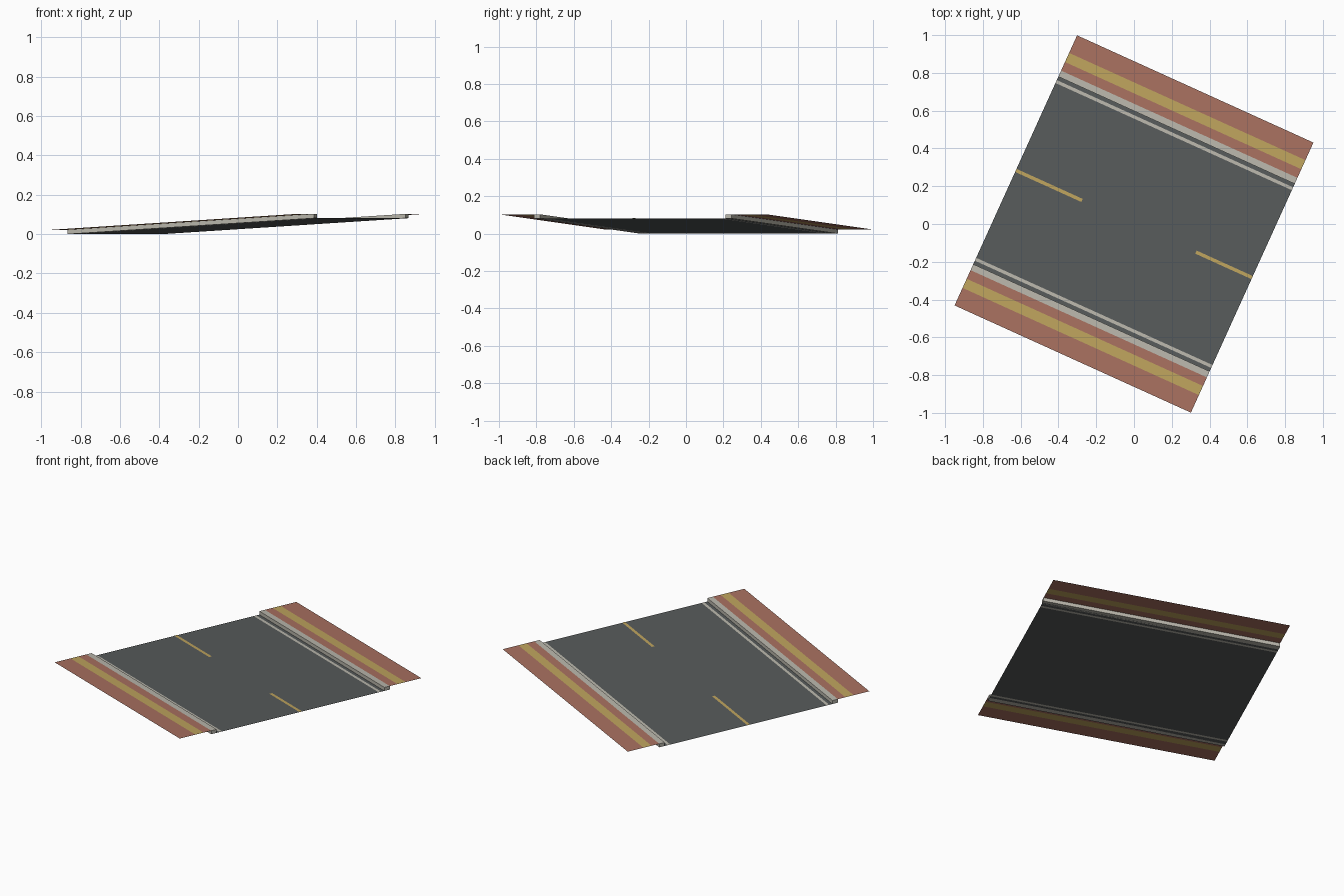
import bpy, bmesh, math
from mathutils import Matrix

if "Cube" in bpy.data.objects:
    bpy.data.objects.remove(bpy.data.objects["Cube"])

HALF = 0.687                    # half length along the road
RISE = 0.081                    # climb from the low end to the high end
KERB = 0.022                    # kerb height above the road
TURN = Matrix.Rotation(math.radians(-24.4), 4, 'Z')


def material(name, rgb):
    m = bpy.data.materials.new(name)
    lin = [((c / 255 + 0.055) / 1.055) ** 2.4 for c in rgb]
    m.diffuse_color = (*lin, 1)
    m.use_nodes = True
    m.node_tree.nodes["Principled BSDF"].inputs["Base Color"].default_value = m.diffuse_color
    return m


ASPHALT = material("asphalt grey", (87, 91, 91))
PALE = material("pale concrete", (186, 183, 172))
BRICK = material("brick red", (168, 112, 96))
YELLOW = material("ochre yellow", (190, 163, 93))


def strip(name, profile, mats, u0=-HALF, u1=HALF, closed=False, upward=True):
    """Sweep a (v, height) cross-section up the slope, one material per band."""
    bm = bmesh.new()
    rows = []
    for u in (u0, u1):
        base = RISE * (u + HALF) / (2 * HALF)
        rows.append([bm.verts.new((u, v, base + h)) for v, h in profile])
    n = len(profile)
    used = list(dict.fromkeys(mats))
    for i in range(n if closed else n - 1):
        j = (i + 1) % n
        f = bm.faces.new((rows[0][i], rows[1][i], rows[1][j], rows[0][j]))
        f.material_index = used.index(mats[i % len(mats)])
    if closed:
        for row in rows:
            bm.faces.new(row)
        bmesh.ops.recalc_face_normals(bm, faces=bm.faces)
    else:
        for f in bm.faces:
            f.normal_update()
            if f.normal.z < 0:
                f.normal_flip()
    bm.transform(TURN)
    me = bpy.data.meshes.new(name)
    bm.to_mesh(me)
    bm.free()
    for m in used:
        me.materials.append(m)
    ob = bpy.data.objects.new(name, me)
    bpy.context.collection.objects.link(ob)
    return ob


# Road surface with a pale line near each edge
edges = (-0.560, -0.525, -0.508, 0.508, 0.525, 0.560)
strip("road", [(v, 0) for v in edges], [ASPHALT, PALE, ASPHALT, PALE, ASPHALT])

# Centre line dashes
for name, a, b in (("centre_dash_low", -HALF, -0.302), ("centre_dash_high", 0.36, HALF)):
    strip(name, [(-0.009, 0.002), (0.009, 0.002)], [YELLOW], a, b)

# Kerbs and banded pavements on both sides
for side, s in (("near", -1), ("far", 1)):
    strip(side + "_kerb", [(s * v, h) for v, h in
          ((0.545, 0), (0.545, KERB), (0.580, KERB), (0.580, 0))], [PALE], closed=True)
    strip(side + "_pavement", [(s * v, KERB) for v in (0.580, 0.630, 0.683, 0.785)],
          [BRICK, YELLOW, BRICK])
